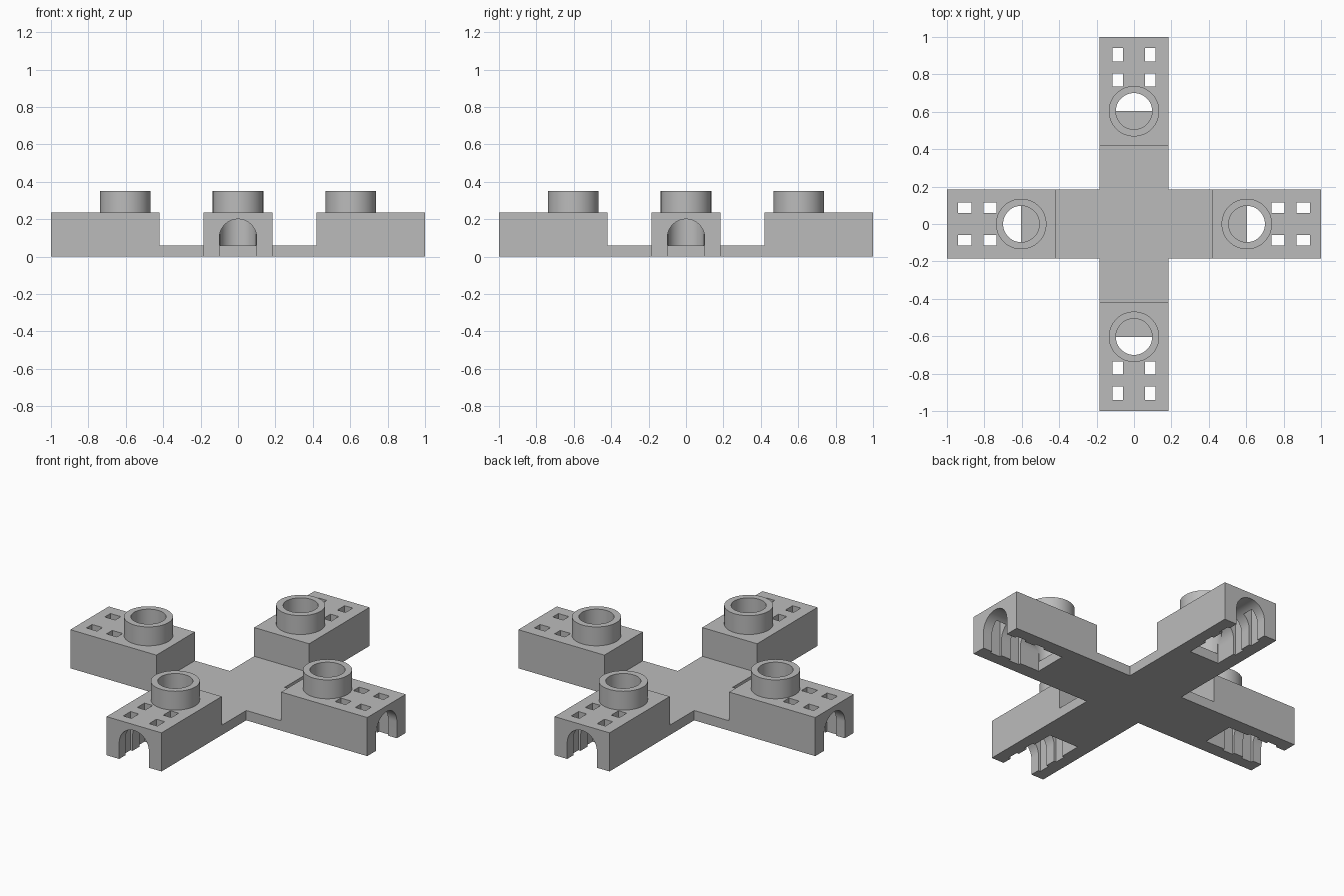
import bpy, bmesh, math
from mathutils import Matrix

if "Cube" in bpy.data.objects:
    bpy.data.objects.remove(bpy.data.objects["Cube"])

HALF = 0.185        # half width of an arm
STEP = 0.42         # where the raised block begins
PLATE, TOP, STUD_TOP = 0.06, 0.235, 0.35
STUD_X = 0.603
OUTER, BORE = 0.135, 0.097

grey = bpy.data.materials.new("plain grey")
grey.use_nodes = True
grey.diffuse_color = (0.5, 0.5, 0.5, 1)
grey.node_tree.nodes["Principled BSDF"].inputs["Base Color"].default_value = (0.5, 0.5, 0.5, 1)


def prism(name, points, vector):
    """Extrude a closed outline along a vector."""
    bm = bmesh.new()
    face = bm.faces.new([bm.verts.new(p) for p in points])
    grown = bmesh.ops.extrude_face_region(bm, geom=[face])["geom"]
    bmesh.ops.translate(bm, vec=vector, verts=[v for v in grown if isinstance(v, bmesh.types.BMVert)])
    bmesh.ops.recalc_face_normals(bm, faces=bm.faces)
    mesh = bpy.data.meshes.new(name)
    bm.to_mesh(mesh)
    bm.free()
    mesh.materials.append(grey)
    ob = bpy.data.objects.new(name, mesh)
    bpy.context.collection.objects.link(ob)
    return ob


def box(name, x0, x1, y0, y1, z0, z1):
    return prism(name, [(x0, y0, z0), (x1, y0, z0), (x1, y1, z0), (x0, y1, z0)], (0, 0, z1 - z0))


def cylinder(name, radius, z0, z1, count=64):
    ring = [(STUD_X + radius * math.cos(math.tau * i / count),
             radius * math.sin(math.tau * i / count), z0) for i in range(count)]
    return prism(name, ring, (0, 0, z1 - z0))


def select(ob):
    bpy.ops.object.select_all(action='DESELECT')
    ob.select_set(True)
    bpy.context.view_layer.objects.active = ob


def cut(ob, cutters):
    select(ob)
    for cutter in cutters:
        mod = ob.modifiers.new("cut", 'BOOLEAN')
        mod.operation, mod.solver, mod.object = 'DIFFERENCE', 'EXACT', cutter
        bpy.ops.object.modifier_apply(modifier=mod.name)


# Cross-shaped base plate
outline = []
for k in range(4):
    turn = Matrix.Rotation(k * math.pi / 2, 3, 'Z')
    outline += [turn @ Matrix.Translation((x, y, 0)).translation
                for x, y in ((STEP, -HALF), (STEP, HALF), (HALF, HALF))]
prism("centre_plate", outline, (0, 0, PLATE))

# Cutters: arched tunnel, round bore, square slots
arch = [(STUD_X, -0.1, -0.1), (STUD_X, 0.1, -0.1)]
arch += [(STUD_X, 0.1 * math.cos(math.pi * i / 32), 0.1 + 0.1 * math.sin(math.pi * i / 32))
         for i in range(33)]
tunnel = prism("tunnel_cutter", arch, (0.5, 0, 0))
bore = cylinder("bore_cutter", BORE, PLATE, 0.5)
slots = []
for x in (0.735, 0.87):
    for y in (-0.115, 0.06):
        slots.append(box("slot_cutter", x, x + 0.07, y, y + 0.055, -0.1, 0.5))

# One raised block and its hollow stud
block = box("arm_block", STEP, 1, -HALF, HALF, 0, TOP)
cut(block, [tunnel, bore] + slots)
stud = cylinder("stud", OUTER, TOP, STUD_TOP)
cut(stud, [bore])
for ob in (block, stud):
    select(ob)
    bpy.ops.object.shade_smooth_by_angle(angle=math.radians(30))
for cutter in [tunnel, bore] + slots:
    bpy.data.objects.remove(cutter)

# Repeat on all four arms
for k, side in enumerate(("left", "back", "right", "front")):
    for part in (block, stud):
        ob = part if k == 0 else part.copy()
        if k:
            bpy.context.collection.objects.link(ob)
        ob.name = side + ("_arm_block" if part is block else "_stud")
        ob.rotation_euler.z = k * math.pi / 2
